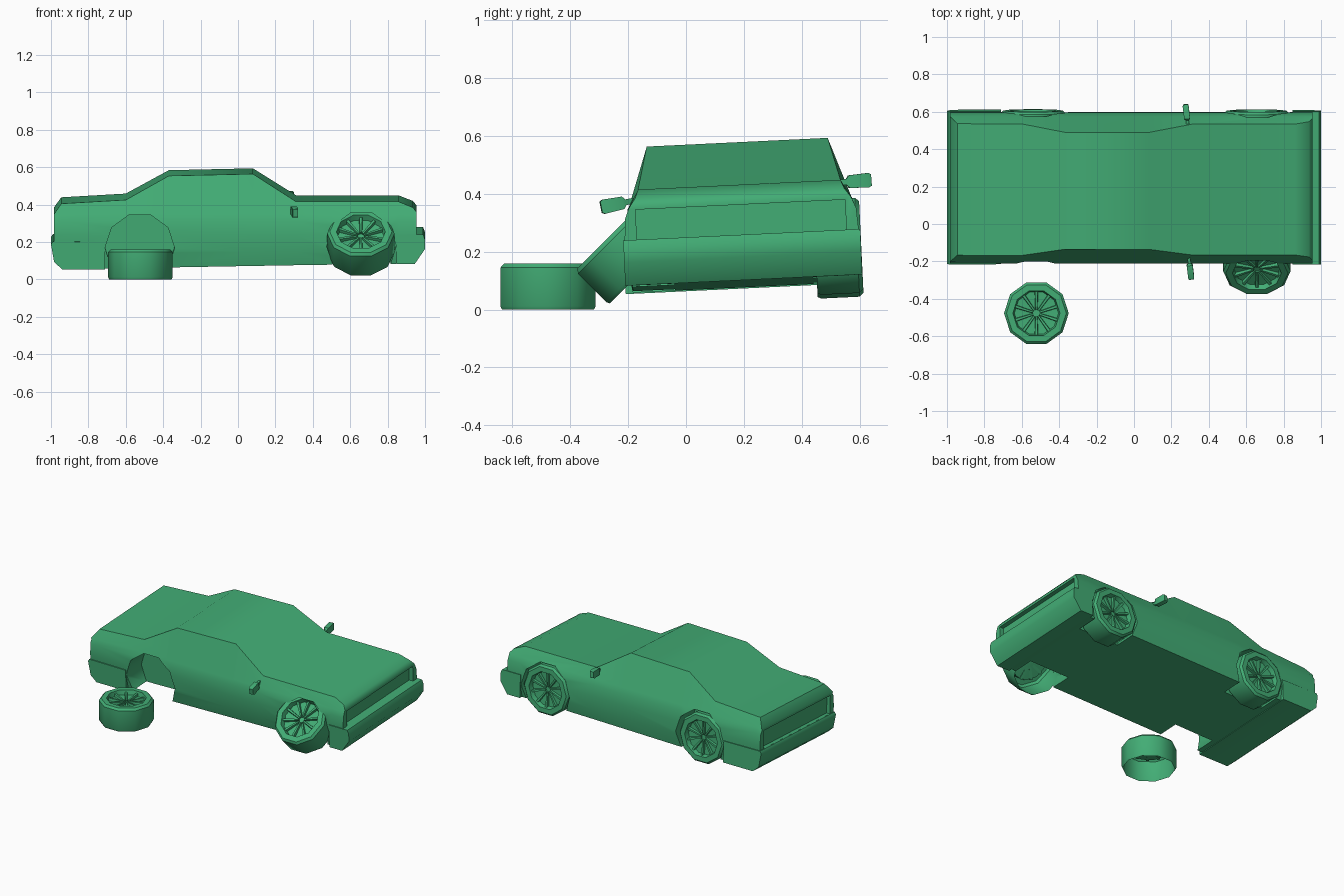
import bpy, bmesh, math
from mathutils import Matrix, Vector

if "Cube" in bpy.data.objects:
    bpy.data.objects.remove(bpy.data.objects["Cube"])

# the car leans slightly to one side: car-local space -> world
LEAN = Matrix.Translation((0, 0.193, 0.247)) @ Matrix.Rotation(0.048, 4, 'X') @ Matrix.Translation((0, 0, -0.25))

# single green paint for every part
paint = bpy.data.materials.new("green_paint")
paint.diffuse_color = (0.055, 0.417, 0.178, 1)
paint.use_nodes = True
paint.node_tree.nodes["Principled BSDF"].inputs["Base Color"].default_value = paint.diffuse_color


def smooth(ob, angle):
    bpy.ops.object.select_all(action='DESELECT')
    ob.select_set(True)
    bpy.context.view_layer.objects.active = ob
    bpy.ops.object.shade_smooth_by_angle(angle=math.radians(angle))


def finish(name, bm, matrix=Matrix(), angle=40):
    bmesh.ops.recalc_face_normals(bm, faces=bm.faces)
    me = bpy.data.meshes.new(name)
    bm.to_mesh(me)
    bm.free()
    me.materials.append(paint)
    ob = bpy.data.objects.new(name, me)
    bpy.context.collection.objects.link(ob)
    ob.matrix_world = matrix
    smooth(ob, angle)
    return ob


def loft(bm, rings, caps=True):
    rows = [[bm.verts.new(p) for p in r] for r in rings]
    n = len(rows[0])
    for a, b in zip(rows, rows[1:]):
        for i in range(n):
            j = (i + 1) % n
            bm.faces.new((a[i], a[j], b[j], b[i]))
    if caps:
        bm.faces.new(rows[0][::-1])
        bm.faces.new(rows[-1])


def add_box(bm, size, matrix):
    bmesh.ops.create_cube(bm, size=1, matrix=matrix @ Matrix.Diagonal((*size, 1)))


# body: cross-sections along x as (x, bottom height, top height, top half width)
stations = [(-0.985, 0.15, 0.368, 0.39), (-0.945, 0.08, 0.425, 0.352), (-0.6, 0.08, 0.445, 0.352),
            (-0.37, 0.085, 0.572, 0.313), (0.08, 0.093, 0.582, 0.313), (0.31, 0.097, 0.436, 0.35),
            (0.86, 0.105, 0.435, 0.35), (0.935, 0.12, 0.405, 0.362), (0.955, 0.16, 0.38, 0.38)]
rings = []
for x, bottom, top, half in stations:
    side = [(0.385, bottom), (0.402, max(0.17, bottom + 0.02)), (0.405, 0.26),
            (0.4, 0.335), (0.387, min(0.37, top - 0.012)), (half, top)]
    rings.append([(x, y, z) for y, z in side] + [(x, -y, z) for y, z in reversed(side)])
bm = bmesh.new()
loft(bm, rings)
body = finish("car_body", bm)

# wheel wells and the recessed front and rear panels are cut out of the body
bm = bmesh.new()
for wx, wz in ((-0.525, 0.19), (0.66, 0.2)):
    for s in (-1, 1):
        loft(bm, [[(wx + 0.186 * math.cos(k * math.pi / 5), s * y, wz + 0.186 * math.sin(k * math.pi / 5))
                   for k in range(10)] for y in (0.24, 0.5)])
add_box(bm, (0.1, 0.725, 0.11), Matrix.Translation((0.975, 0, 0.311)))
add_box(bm, (0.1, 0.725, 0.125), Matrix.Translation((-1.01, 0, 0.288)))
cutter = finish("body_cutter", bm)
cutter.hide_render = True
mod = body.modifiers.new("cuts", 'BOOLEAN')
mod.operation = 'DIFFERENCE'
mod.solver = 'EXACT'
mod.object = cutter
bpy.context.view_layer.objects.active = body
bpy.ops.object.modifier_apply(modifier=mod.name)
bpy.data.objects.remove(cutter)
smooth(body, 40)
body.matrix_world = LEAN

# bumpers: side profiles extruded across the car
bumpers = {
    "front_bumper": [(0.848, 0.105), (0.945, 0.105), (1.0, 0.185), (1.0, 0.235), (0.99, 0.262), (0.848, 0.262)],
    "rear_bumper": [(-0.712, 0.076), (-0.94, 0.076), (-0.983, 0.115), (-1.0, 0.21), (-0.99, 0.225), (-0.712, 0.222)],
}
for name, prof in bumpers.items():
    bm = bmesh.new()
    loft(bm, [[(x, y, z) for x, z in prof] for y in (-0.41, 0.41)])
    finish(name, bm, LEAN, 50)


# wheel: ten-sided shell open at the back, dished face with spokes
def wheel(name, matrix):
    bm = bmesh.new()
    profile = [(0.167, 0), (0.173, 0.012), (0.173, 0.145), (0.16, 0.159), (0.126, 0.159), (0.118, 0.128), (0.02, 0.122)]
    loft(bm, [[(r * math.cos(k * math.pi / 5), r * math.sin(k * math.pi / 5), z) for k in range(10)]
              for r, z in profile], caps=False)
    hub = [e for e in bm.edges if e.is_boundary and e.verts[0].co.z > 0.1]
    bmesh.ops.holes_fill(bm, edges=hub)
    for k in range(10):
        turn = Matrix.Rotation((k + 0.5) * math.pi / 5, 4, 'Z')
        ring = [(0.018, 0.006, 0.134), (0.118, 0.010, 0.147)]
        loft(bm, [[turn @ Vector(p) for p in ((r, -w, 0.123), (r, w, 0.123), (r, w * 0.7, z), (r, -w * 0.7, z))]
                  for r, w, z in ring])
    return finish(name, bm, matrix)


for name, x, z in (("rear_wheel", -0.54, 0.193), ("front_wheel", 0.655, 0.206)):
    wheel(name, LEAN @ Matrix.Translation((x, 0.252, z)) @ Matrix.Rotation(-math.pi / 2, 4, 'X'))
wheel("loose_wheel", Matrix.Translation((-0.522, -0.477, 0)))
wheel("broken_wheel", Matrix.Translation((0.657, -0.146, 0.138)) @ Matrix.Rotation(math.radians(45), 4, 'X')
      @ Matrix.Scale(1.04, 4))

# door mirrors, each on a short stalk
for name, x, y, z, s, tilt in (("near_mirror", 0.302, -0.253, 0.362, -1, 0.2), ("far_mirror", 0.28, 0.598, 0.445, 1, 0.08)):
    m = Matrix.Translation((x, y, z)) @ Matrix.Rotation(tilt, 4, 'X') @ Matrix.Rotation(0.12, 4, 'Z')
    bm = bmesh.new()
    loft(bm, [[(dx, s * dy, dz) for dx, dz in ((-w, -h), (w, -h), (w, h), (-w, h))]
              for dy, w, h in ((-0.085, 0.008, 0.01), (-0.045, 0.008, 0.01), (-0.035, 0.016, 0.022),
                               (0.032, 0.016, 0.025), (0.042, 0.013, 0.02))])
    finish(name, bm, m)
